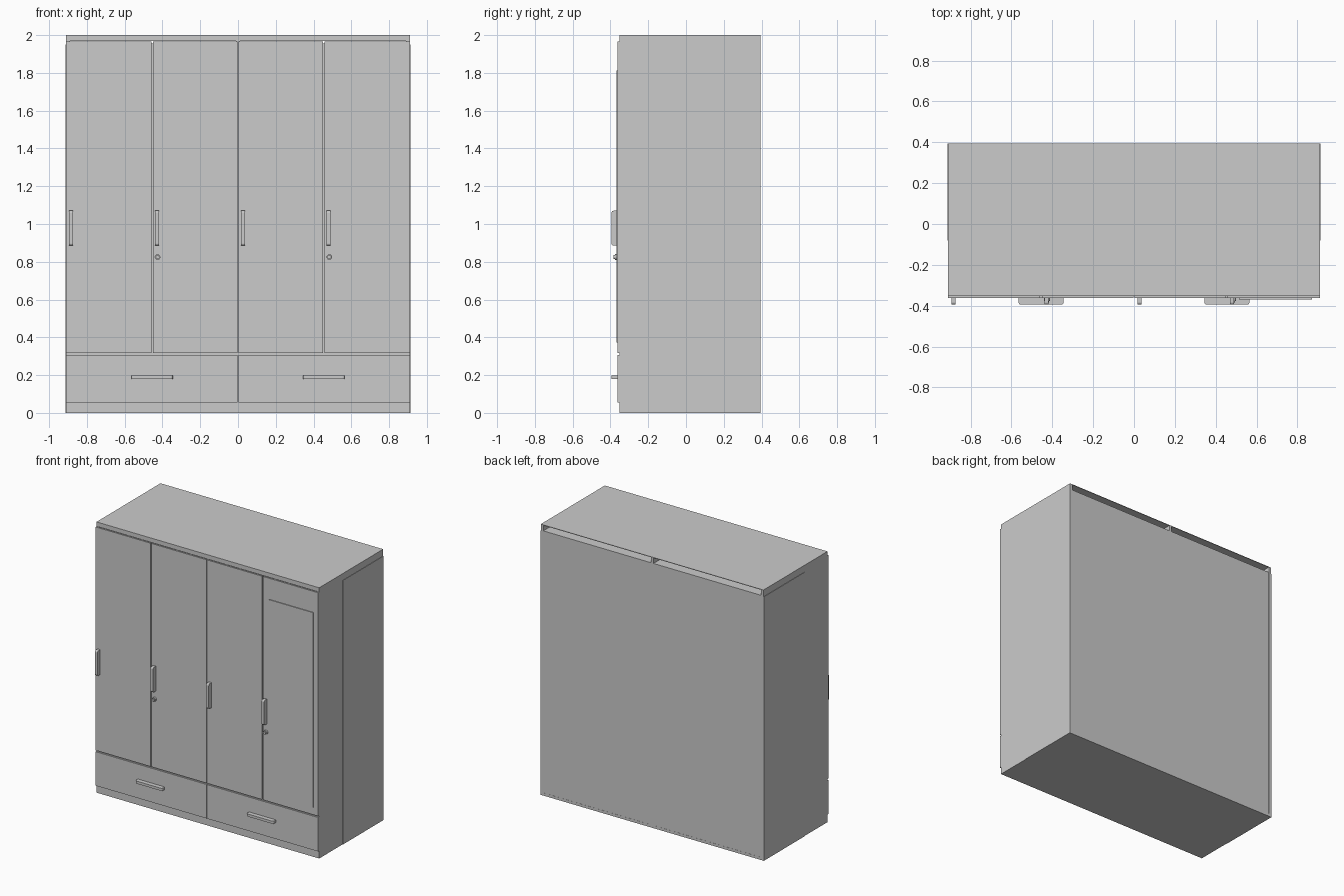
import bpy, bmesh, math
from mathutils import Matrix

if "Cube" in bpy.data.objects:
    bpy.data.objects.remove(bpy.data.objects["Cube"])


def box(name, x0, x1, y0, y1, z0, z1):
    bm = bmesh.new()
    bmesh.ops.create_cube(bm, size=1)
    bmesh.ops.scale(bm, vec=(x1 - x0, y1 - y0, z1 - z0), verts=bm.verts)
    bmesh.ops.translate(bm, vec=((x0 + x1) / 2, (y0 + y1) / 2, (z0 + z1) / 2), verts=bm.verts)
    return finish(name, bm)


def finish(name, bm):
    bmesh.ops.recalc_face_normals(bm, faces=bm.faces)
    mesh = bpy.data.meshes.new(name)
    bm.to_mesh(mesh)
    bm.free()
    ob = bpy.data.objects.new(name, mesh)
    bpy.context.collection.objects.link(ob)
    return ob


FRONT, FACE, BACK = -0.352, -0.363, 0.395
W = 0.91


def handle(name, x, z, length, thick, vertical):
    """Pull tab with rounded outer corners, standing out from the door face."""
    r, tip, h = 0.012, -0.395, length / 2
    pts = [(-h, FACE)]
    for cx, start in ((-h + r, 180), (h - r, 270)):
        for i in range(5):
            a = math.radians(start + 22.5 * i)
            pts.append((cx + r * math.cos(a), tip + r + r * math.sin(a)))
    pts.append((h, FACE))
    bm = bmesh.new()
    f = bm.faces.new([bm.verts.new((u, y, -thick / 2)) for u, y in pts])
    res = bmesh.ops.extrude_face_region(bm, geom=[f])
    top = [v for v in res["geom"] if isinstance(v, bmesh.types.BMVert)]
    bmesh.ops.translate(bm, vec=(0, 0, thick), verts=top)
    if vertical:
        bm.transform(Matrix.Rotation(math.pi / 2, 4, 'Y'))
    bm.transform(Matrix.Translation((x, 0, z)))
    return finish(name, bm)


def cylinder(name, x, z, r, y0, y1):
    bm = bmesh.new()
    bmesh.ops.create_cone(bm, cap_ends=True, segments=24, radius1=r, radius2=r, depth=y1 - y0)
    bm.transform(Matrix.Translation((x, (y0 + y1) / 2, z)) @ Matrix.Rotation(math.pi / 2, 4, 'X'))
    ob = finish(name, bm)
    bpy.context.view_layer.objects.active = ob
    ob.select_set(True)
    bpy.ops.object.shade_smooth_by_angle()
    ob.select_set(False)


# Carcass: sides with thin cladding on the rear part
for s, side in ((-1, "left"), (1, "right")):
    a, b = sorted((s * (W - 0.02), s * W))
    box(side + "_side_panel", a, b, FRONT, BACK, 0, 1.997)
    a, b = sorted((s * W, s * (W + 0.003)))
    box(side + "_side_cladding", a, b, -0.08, BACK, 0, 1.95)

# Base, plinth, top sheet, top rail and inner ceiling (open slot at the back)
box("base_panel", -W, W, FRONT, BACK, 0, 0.02)
box("plinth", -W, W, FRONT, FRONT + 0.02, 0, 0.055)
box("top_sheet", -W, W, FRONT, BACK, 1.996, 2.0)
box("top_rail", -W, W, FRONT, FRONT + 0.02, 1.968, 2.0)
box("inner_ceiling", -W + 0.02, W - 0.02, FRONT + 0.002, BACK - 0.006, 1.935, 1.955)

# Shelves and partitions
box("drawer_shelf", -W + 0.02, W - 0.02, FRONT, BACK - 0.002, 0.30, 0.32)
box("drawer_floor", -W + 0.02, W - 0.02, FRONT, BACK - 0.002, 0.04, 0.055)
box("centre_partition", -0.01, 0.01, FRONT, BACK, 0.02, 1.996)
for x, side in ((-0.453, "left"), (0.453, "right")):
    box(side + "_partition", x - 0.012, x + 0.012, FRONT, BACK - 0.02, 0.32, 1.94)

# Two back panels meeting the centre partition
for a, b, side in ((-W + 0.02, -0.01, "left"), (0.01, W - 0.02, "right")):
    box(side + "_back_panel", a, b, BACK - 0.012, BACK - 0.001, 0.02, 1.955)

# Four doors with handles
edges = (-W, -0.455, 0, 0.453, W)
for i in range(4):
    a = edges[i] + (0.004 if i else 0)
    b = edges[i + 1] - (0.004 if i < 3 else 0)
    if i == 1:
        b = -0.002
    if i == 2:
        a = 0.002
    box(f"door_{i + 1}", a, b, FACE, FRONT, 0.317, 1.967)
    handle(f"door_handle_{i + 1}", edges[i] + 0.027, 0.978, 0.185, 0.021, True)

# Locks on the second and fourth doors
for i, x in enumerate((-0.426, 0.484)):
    cylinder(f"lock_{i + 1}", x, 0.825, 0.015, -0.376, FACE)
    cylinder(f"lock_core_{i + 1}", x, 0.825, 0.010, -0.385, -0.376)

# Mirror on the right door
box("mirror", 0.513, 0.872, -0.369, FACE, 0.373, 1.812)

# Drawers
for s, side in ((-1, "left"), (1, "right")):
    a, b = sorted((s * 0.002, s * W))
    box(side + "_drawer_front", a, b, FACE, FRONT, 0.056, 0.307)
    handle(side + "_drawer_handle", s * 0.455, 0.188, 0.22, 0.019, False)
